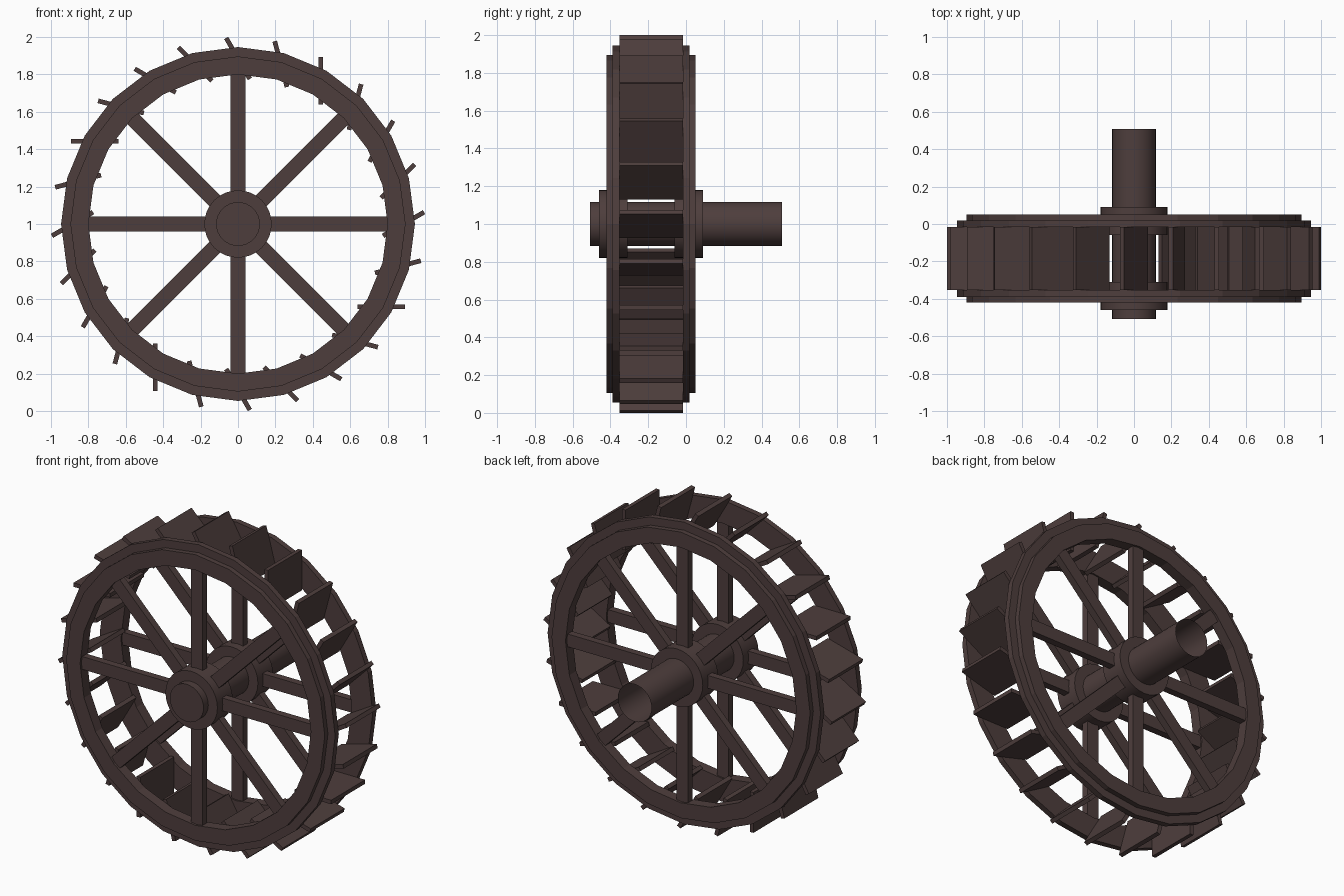
import bpy, bmesh, math
from mathutils import Matrix, Vector

if "Cube" in bpy.data.objects:
    bpy.data.objects.remove(bpy.data.objects["Cube"])

CZ = 1.0          # wheel centre height
MID = -0.185      # mid plane between the two rims
wood = bpy.data.materials.new("dark_brown_wood")
wood.diffuse_color = (0.076, 0.048, 0.046, 1)
wood.use_nodes = True
wood.node_tree.nodes["Principled BSDF"].inputs["Base Color"].default_value = wood.diffuse_color


def finish(bm, name, smooth=False):
    bmesh.ops.recalc_face_normals(bm, faces=bm.faces[:])
    me = bpy.data.meshes.new(name)
    bm.to_mesh(me)
    bm.free()
    ob = bpy.data.objects.new(name, me)
    bpy.context.collection.objects.link(ob)
    me.materials.append(wood)
    if smooth:
        bpy.ops.object.select_all(action='DESELECT')
        ob.select_set(True)
        bpy.context.view_layer.objects.active = ob
        bpy.ops.object.shade_smooth_by_angle(angle=math.radians(35))
    return ob


def lathe(name, profile, n, closed=True, smooth=False):
    """Revolve (radius, y) points about the wheel axis; radius 0 makes a cap."""
    bm = bmesh.new()
    rows = []
    for r, y in profile:
        if r == 0:
            rows.append([bm.verts.new((0, y, CZ))] * n)
        else:
            rows.append([bm.verts.new((r * math.cos(2 * math.pi * i / n), y,
                                       CZ + r * math.sin(2 * math.pi * i / n))) for i in range(n)])
    pairs = list(zip(rows, rows[1:])) + ([(rows[-1], rows[0])] if closed else [])
    for a, b in pairs:
        for i in range(n):
            j = (i + 1) % n
            bm.faces.new(list(dict.fromkeys((a[i], a[j], b[j], b[i]))))
    return finish(bm, name, smooth)


def add_box(bm, size, matrix):
    bmesh.ops.create_cube(bm, size=1, matrix=matrix @ Matrix.Diagonal((*size, 1)))


def radial(angle, r, y, tilt=0):
    """Frame whose x axis points outward at the given angle, plus tilt."""
    pos = Vector((r * math.cos(angle), y, CZ + r * math.sin(angle)))
    return Matrix.Translation(pos) @ Matrix.Rotation(-(angle + tilt), 4, 'Y')


# Axle: capped at the front, open at the back
lathe("axle", [(0, -0.508), (0.117, -0.508), (0.117, 0.508)], 32, closed=False, smooth=True)

for side, label in ((-1, "front"), (1, "back")):
    def y(d):
        return MID + side * d

    # Stepped rim
    lathe(label + "_rim", [(0.80, y(0.168)), (0.946, y(0.168)), (0.946, y(0.204)),
                           (0.896, y(0.204)), (0.896, y(0.236)), (0.80, y(0.236))], 24)
    # Hub collar
    lathe(label + "_hub", [(0.115, y(0.125)), (0.18, y(0.125)),
                           (0.18, y(0.276)), (0.115, y(0.276))], 32, smooth=True)
    # Eight spokes
    bm = bmesh.new()
    for k in range(8):
        add_box(bm, (0.68, 0.045, 0.08), radial(k * math.pi / 4, 0.48, y(0.2)))
    finish(bm, label + "_spokes")

# Twenty-four tilted paddles between the rims
bm = bmesh.new()
for k in range(24):
    add_box(bm, (0.253, 0.336, 0.025), radial(k * math.pi / 12, 0.885, MID, math.radians(30)))
finish(bm, "paddles")
